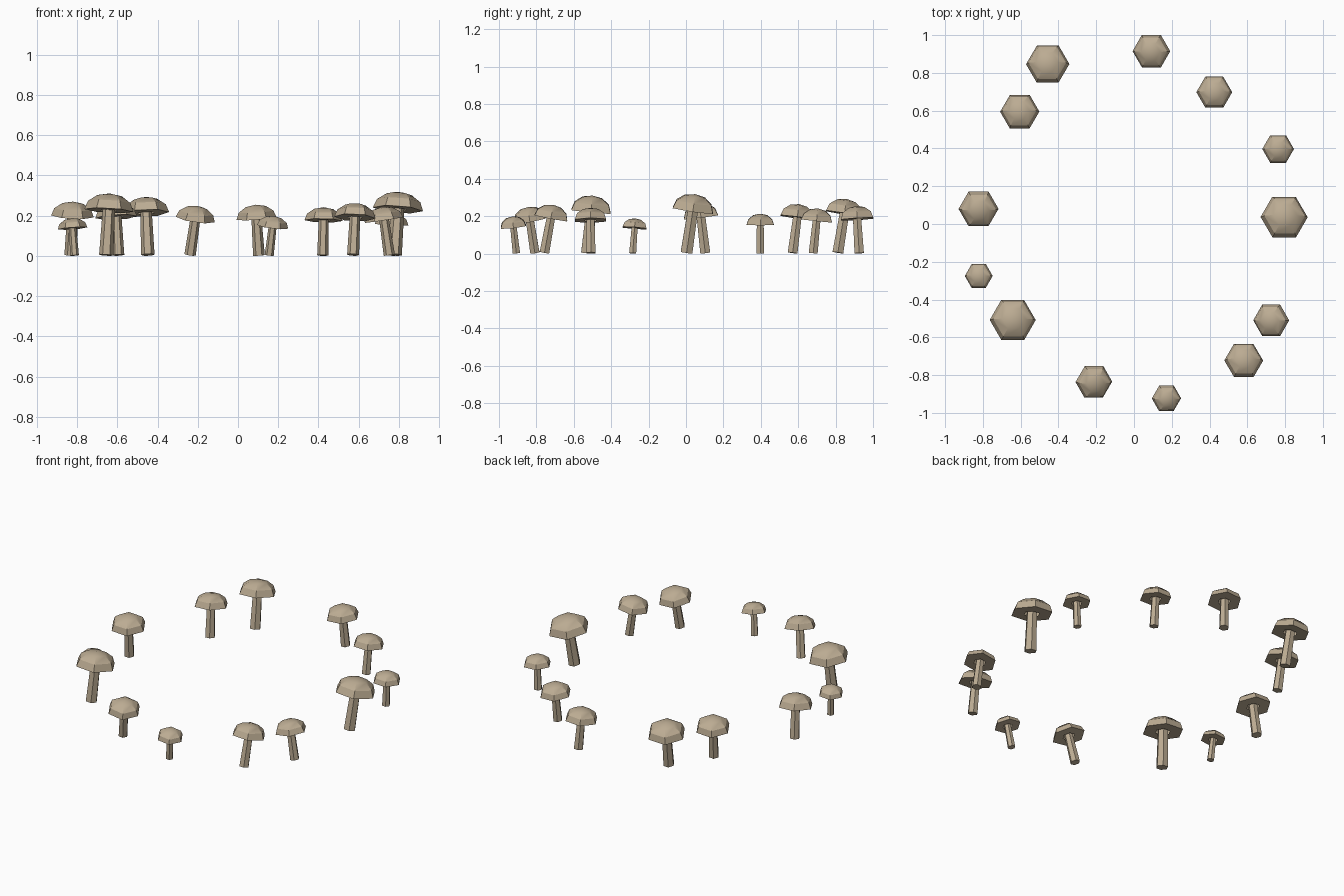
import bpy, bmesh, math
from mathutils import Vector, Matrix

if "Cube" in bpy.data.objects:
    bpy.data.objects.remove(bpy.data.objects["Cube"])

mat = bpy.data.materials.new("pale_tan")
mat.diffuse_color = (0.50, 0.41, 0.29, 1)
mat.use_nodes = True
mat.node_tree.nodes["Principled BSDF"].inputs["Base Color"].default_value = mat.diffuse_color

SIDES = 6
RIM, DOME = 1.83, 0.70       # rim height and dome height, in cap radii


def lathe(name, profile, matrix, close_bottom, close_top):
    """Revolve (radius, height) points into a six-sided part."""
    bm = bmesh.new()
    rings = []
    for r, z in profile:
        rings.append([bm.verts.new((r * math.cos(math.tau * i / SIDES),
                                    r * math.sin(math.tau * i / SIDES), z))
                      for i in range(SIDES)])
    for a, b in zip(rings, rings[1:]):
        for i in range(SIDES):
            j = (i + 1) % SIDES
            bm.faces.new((a[i], a[j], b[j], b[i]))
    if close_bottom:
        bm.faces.new(list(reversed(rings[0])))
    if close_top is not None:
        tip = bm.verts.new((0, 0, close_top))
        for i in range(SIDES):
            bm.faces.new((rings[-1][i], rings[-1][(i + 1) % SIDES], tip))
    me = bpy.data.meshes.new(name)
    bm.to_mesh(me)
    bm.free()
    me.materials.append(mat)
    ob = bpy.data.objects.new(name, me)
    bpy.context.collection.objects.link(ob)
    ob.matrix_world = matrix
    return ob


# cap centre x, y, cap radius, stem foot x, y
mushrooms = [
    (-0.457, 0.847, 0.115, -0.448, 0.812),
    (-0.605, 0.595, 0.104, -0.595, 0.570),
    (-0.823, 0.080, 0.106, -0.832, 0.103),
    (-0.822, -0.275, 0.074, -0.812, -0.285),
    (-0.642, -0.508, 0.122, -0.655, -0.530),
    (-0.212, -0.836, 0.098, -0.238, -0.808),
    (0.172, -0.923, 0.078, 0.155, -0.907),
    (0.581, -0.722, 0.103, 0.572, -0.757),
    (0.726, -0.510, 0.096, 0.752, -0.508),
    (0.795, 0.037, 0.125, 0.778, 0.003),
    (0.763, 0.397, 0.084, 0.757, 0.397),
    (0.425, 0.698, 0.095, 0.421, 0.680),
    (0.092, 0.915, 0.100, 0.104, 0.926),
]

caps = []
for n, (cx, cy, R, bx, by) in enumerate(mushrooms, 1):
    # each mushroom leans from its foot toward its cap
    axis = Vector((cx - bx, cy - by, RIM * R))
    rot = Vector((0, 0, 1)).rotation_difference(axis.normalized())
    lift = 0.28 * R * math.sin(Vector((0, 0, 1)).angle(axis))
    m = Matrix.Translation((bx, by, lift)) @ rot.to_matrix().to_4x4()

    # stem, slightly tapered
    lathe(f"stem_{n}", [(0.29 * R, 0), (0.25 * R, (RIM + 0.12) * R)], m, True,
          (RIM + 0.12) * R)

    # domed cap with a flat underside open around the stem
    dome = [(0.36 * R, RIM * R)]
    for deg in (0, 30, 60):
        a = math.radians(deg)
        dome.append((R * math.cos(a), (RIM + DOME * math.sin(a)) * R))
    caps.append(lathe(f"cap_{n}", dome, m, False, (RIM + DOME) * R))

# soften the dome, keep rim and main facets crisp
for ob in caps:
    ob.select_set(True)
bpy.context.view_layer.objects.active = caps[0]
bpy.ops.object.shade_smooth_by_angle(angle=math.radians(30))
